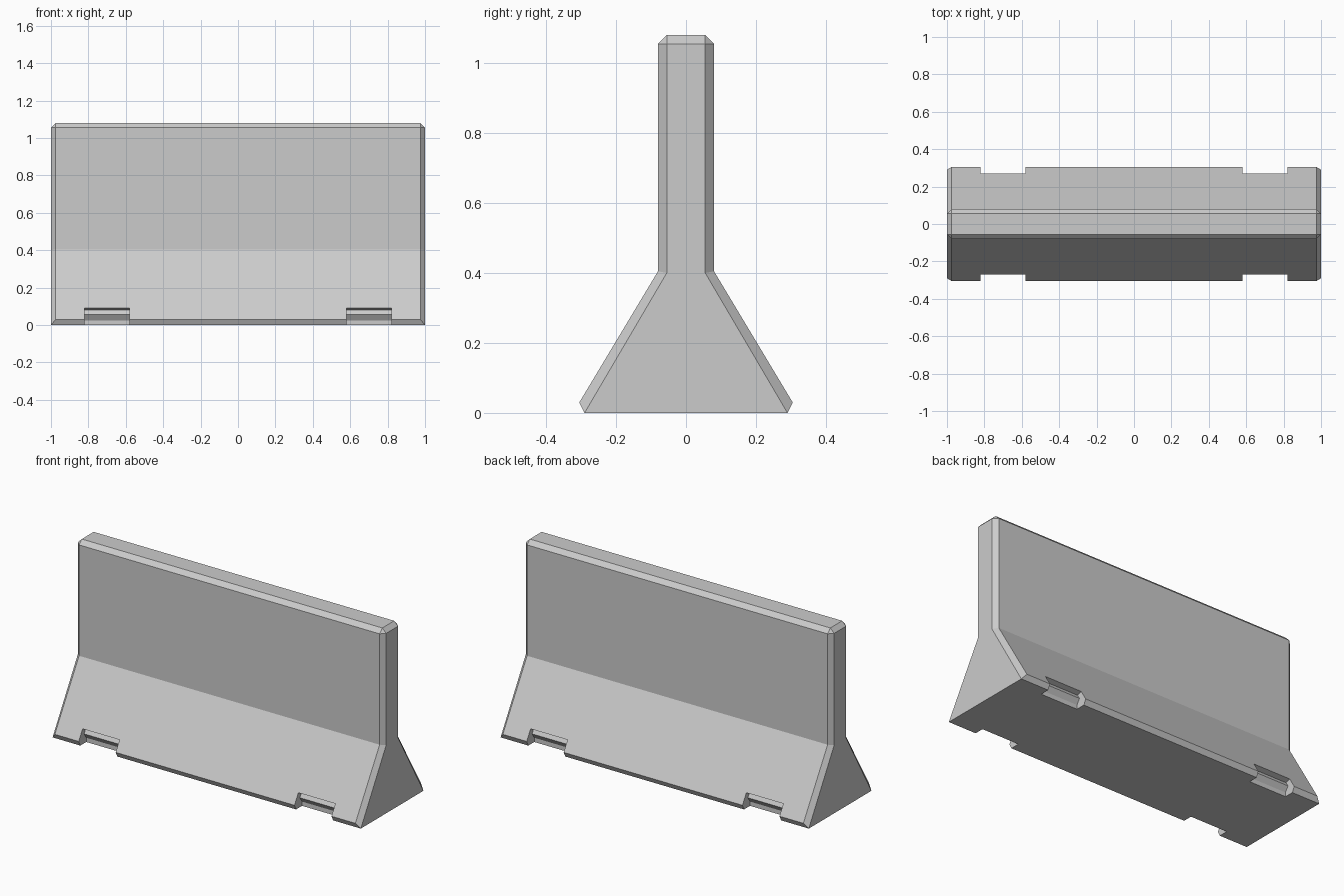
import bpy, bmesh

if "Cube" in bpy.data.objects:
    bpy.data.objects.remove(bpy.data.objects["Cube"])


def loft(name, sections):
    """Skin a list of (x, yz_points) sections and cap both ends."""
    bm = bmesh.new()
    rings = [[bm.verts.new((x, y, z)) for y, z in pts] for x, pts in sections]
    n = len(rings[0])
    for a, b in zip(rings, rings[1:]):
        for i in range(n):
            j = (i + 1) % n
            bm.faces.new((a[i], a[j], b[j], b[i]))
    bm.faces.new(rings[0])
    bm.faces.new(rings[-1])
    bmesh.ops.remove_doubles(bm, verts=bm.verts[:], dist=1e-4)
    bmesh.ops.recalc_face_normals(bm, faces=bm.faces[:])
    mesh = bpy.data.meshes.new(name)
    bm.to_mesh(mesh)
    bm.free()
    obj = bpy.data.objects.new(name, mesh)
    bpy.context.collection.objects.link(obj)
    return obj


def mirrored(half):
    return half + [(-y, z) for y, z in reversed(half)]


# Barrier body: full section with a smaller section at each end for the chamfers
full = mirrored([(.29, 0), (.305, .03), (.08, .405), (.08, 1.055), (.055, 1.08)])
end = mirrored([(.29, 0), (.29, 0), (.055, .40), (.055, 1.055), (.055, 1.055)])
barrier = loft("concrete_barrier", [(-1, end), (-.975, full), (.975, full), (1, end)])

# Lifting notches along the bottom edges
notch = [(.235, -.05), (.235, .025), (.255, .055), (.24, .08), (.35, .118), (.35, -.05)]
for sx in (-1, 1):
    for sy in (-1, 1):
        pts = [(sy * y, z) for y, z in notch]
        cutter = loft("notch_cutter", [(sx * .58, pts), (sx * .82, pts)])
        cutter.hide_render = True
        mod = barrier.modifiers.new("notch", 'BOOLEAN')
        mod.operation = 'DIFFERENCE'
        mod.solver = 'EXACT'
        mod.object = cutter
        bpy.context.view_layer.objects.active = barrier
        bpy.ops.object.modifier_apply(modifier=mod.name)
        bpy.data.objects.remove(cutter)
